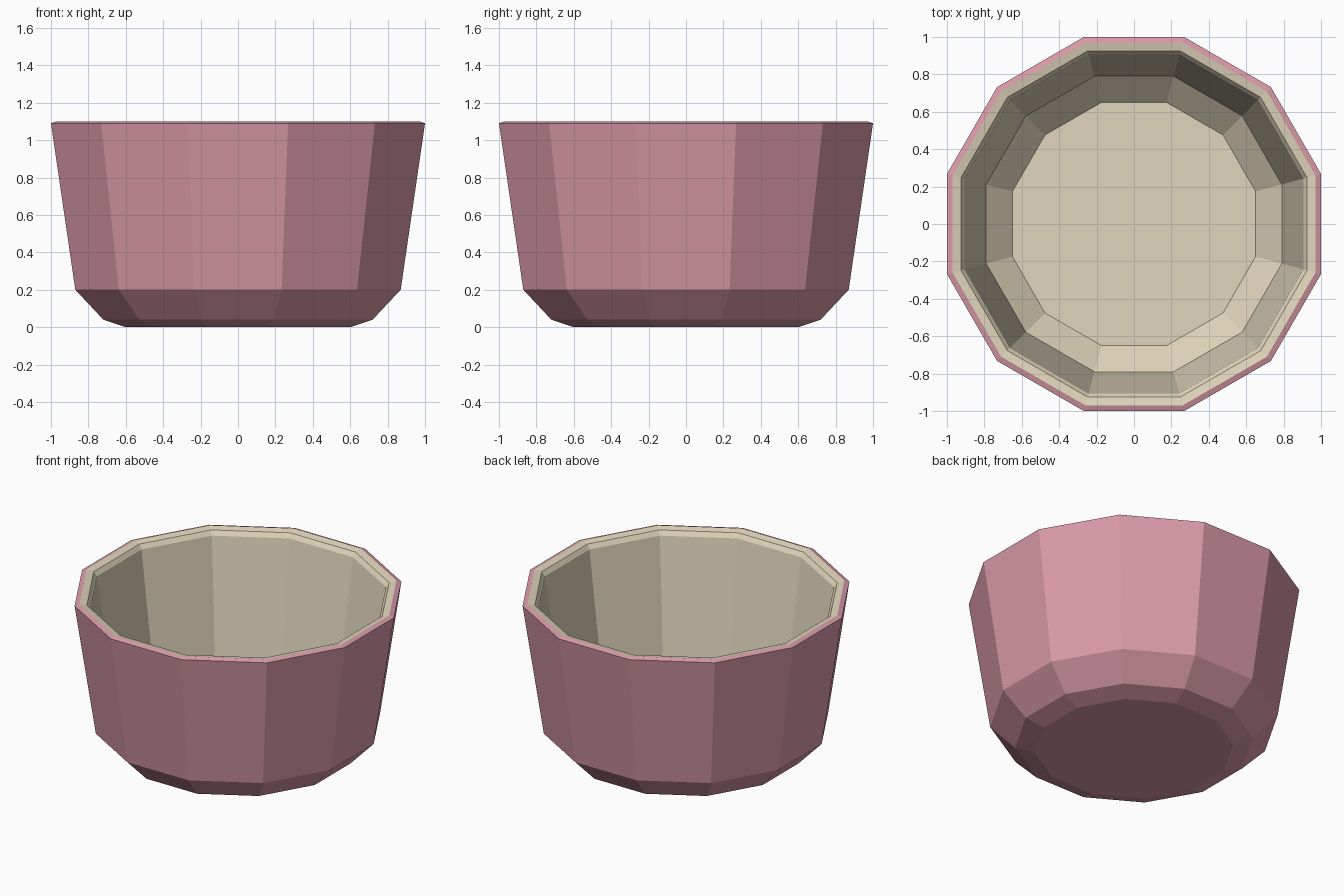
import bpy, bmesh, math

cube = bpy.data.objects.get("Cube")
if cube:
    bpy.data.objects.remove(cube, do_unlink=True)

SIDES = 12


def material(name, color):
    mat = bpy.data.materials.new(name)
    mat.use_nodes = True
    mat.diffuse_color = (*color, 1)
    bsdf = mat.node_tree.nodes["Principled BSDF"]
    bsdf.inputs["Base Color"].default_value = (*color, 1)
    bsdf.inputs["Roughness"].default_value = 0.8
    return mat


def lathe(name, profile, mat):
    """Turn (flat-to-centre distance, height) points into a faceted shell, capped at its lowest ring."""
    bm = bmesh.new()
    rings = []
    for apothem, z in profile:
        radius = apothem / math.cos(math.pi / SIDES)
        angles = [(i + 0.5) * math.tau / SIDES for i in range(SIDES)]
        rings.append([bm.verts.new((radius * math.cos(a), radius * math.sin(a), z)) for a in angles])
    for low, high in zip(rings, rings[1:]):
        for i in range(SIDES):
            j = (i + 1) % SIDES
            bm.faces.new((low[i], low[j], high[j], high[i]))
    cap = min(rings, key=lambda ring: ring[0].co.z)
    # The outside is capped facing down, the inside facing up
    bm.faces.new(reversed(cap) if cap is rings[0] else cap)
    mesh = bpy.data.meshes.new(name)
    bm.to_mesh(mesh)
    bm.free()
    mesh.materials.append(mat)
    obj = bpy.data.objects.new(name, mesh)
    bpy.context.collection.objects.link(obj)
    return obj


pink = material("dusty_pink", (0.694, 0.323, 0.392))
cream = material("cream", (0.753, 0.672, 0.503))

# Outer wall, from the foot up to the rim edge
lathe("bowl_outside", [(0.60, 0), (0.72, 0.04), (0.87, 0.20), (1.0, 1.09), (0.97, 1.10)], pink)

# Rim and lining, from the rim edge down to the floor
lathe("bowl_lining", [(0.97, 1.10), (0.925, 1.09), (0.905, 1.06), (0.79, 0.24), (0.65, 0.10)], cream)
